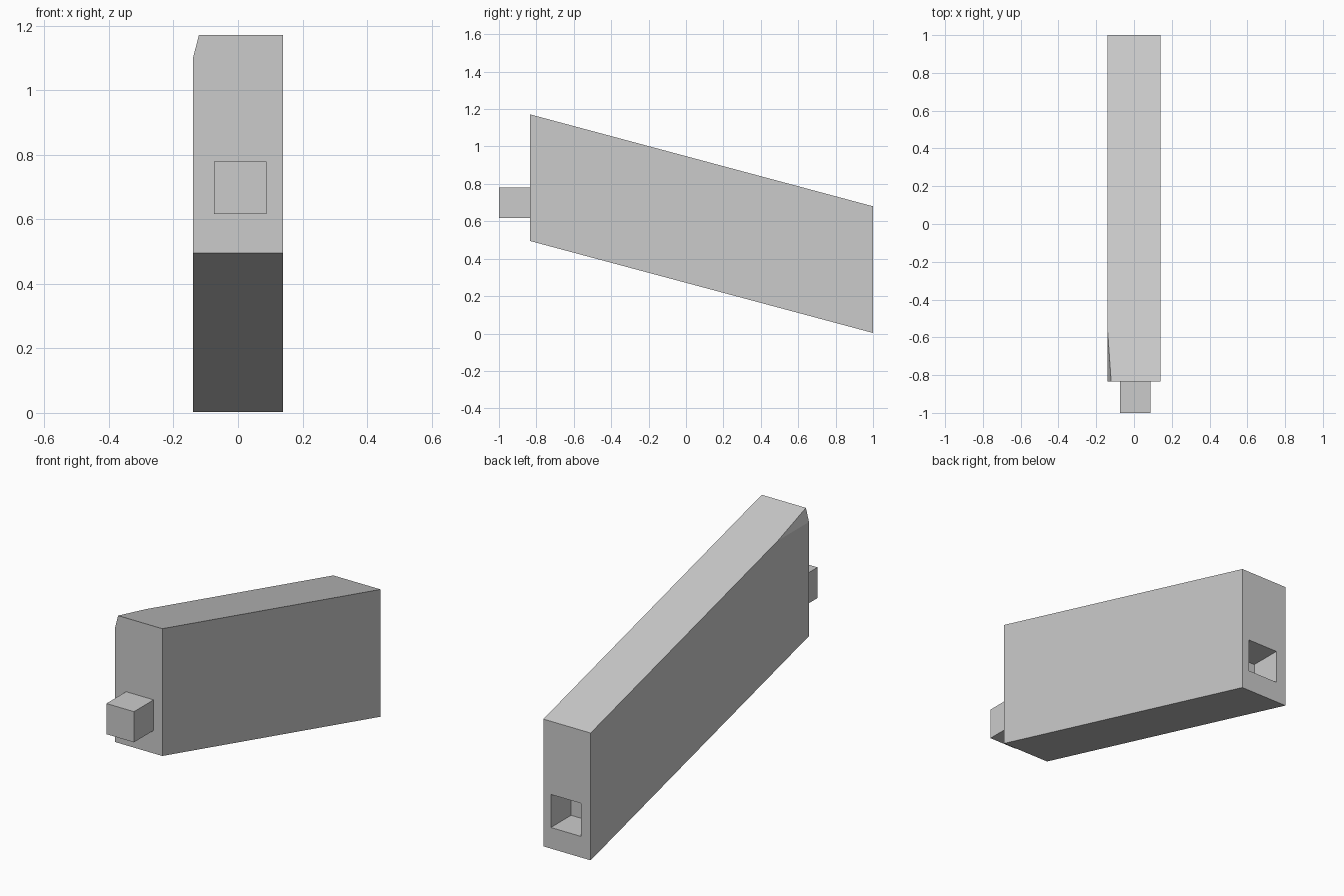
import bpy, bmesh
from mathutils import Vector

cube = bpy.data.objects.get("Cube")
if cube:
    bpy.data.objects.remove(cube, do_unlink=True)

HALF = 0.139               # half the beam thickness
FRONT, BACK = -0.835, 1.0  # ends of the beam
PEG_X = 0.007              # peg and socket share this offset

grey = bpy.data.materials.new("plain_grey")
grey.use_nodes = True
colour = (0.6, 0.6, 0.6, 1)
grey.diffuse_color = colour
grey.node_tree.nodes["Principled BSDF"].inputs["Base Color"].default_value = colour


def finish(bm, name):
    bmesh.ops.recalc_face_normals(bm, faces=bm.faces)
    mesh = bpy.data.meshes.new(name)
    bm.to_mesh(mesh)
    bm.free()
    mesh.materials.append(grey)
    obj = bpy.data.objects.new(name, mesh)
    bpy.context.collection.objects.link(obj)
    return obj


def box(name, low, high):
    low, high = Vector(low), Vector(high)
    bm = bmesh.new()
    bmesh.ops.create_cube(bm, size=1)
    bmesh.ops.scale(bm, vec=high - low, verts=bm.verts)
    bmesh.ops.translate(bm, vec=(low + high) / 2, verts=bm.verts)
    return finish(bm, name)


# Slanted beam: side profile extruded across its thickness
bm = bmesh.new()
profile = [(FRONT, 0.495), (BACK, 0.003), (BACK, 0.68), (FRONT, 1.172)]
side = bm.faces.new([bm.verts.new((-HALF, y, z)) for y, z in profile])
extruded = bmesh.ops.extrude_face_region(bm, geom=[side])["geom"]
bmesh.ops.translate(bm, vec=(2 * HALF, 0, 0),
                    verts=[v for v in extruded if isinstance(v, bmesh.types.BMVert)])
bmesh.ops.recalc_face_normals(bm, faces=bm.faces)

# Clipped upper corner at the front
cut = bmesh.ops.bisect_plane(bm, geom=bm.verts[:] + bm.edges[:] + bm.faces[:],
                             plane_co=(-HALF, FRONT, 1.102),
                             plane_no=(-0.07, 0, 0.018), clear_outer=True)
rim = [e for e in cut["geom_cut"] if isinstance(e, bmesh.types.BMEdge)]
bmesh.ops.holes_fill(bm, edges=rim, sides=0)
beam = finish(bm, "slanted_beam")

# Square socket in the back end
cutter = box("socket_cutter", (PEG_X - 0.088, BACK - 0.17, 0.115),
             (PEG_X + 0.088, BACK + 0.1, 0.291))
cutter.hide_render = True
socket = beam.modifiers.new("socket", "BOOLEAN")
socket.operation = "DIFFERENCE"
socket.solver = "EXACT"
socket.object = cutter
bpy.context.view_layer.objects.active = beam
bpy.ops.object.modifier_apply(modifier=socket.name)
bpy.data.objects.remove(cutter, do_unlink=True)

# Square peg on the front end
box("front_peg", (PEG_X - 0.081, -1, 0.617), (PEG_X + 0.081, FRONT, 0.78))
